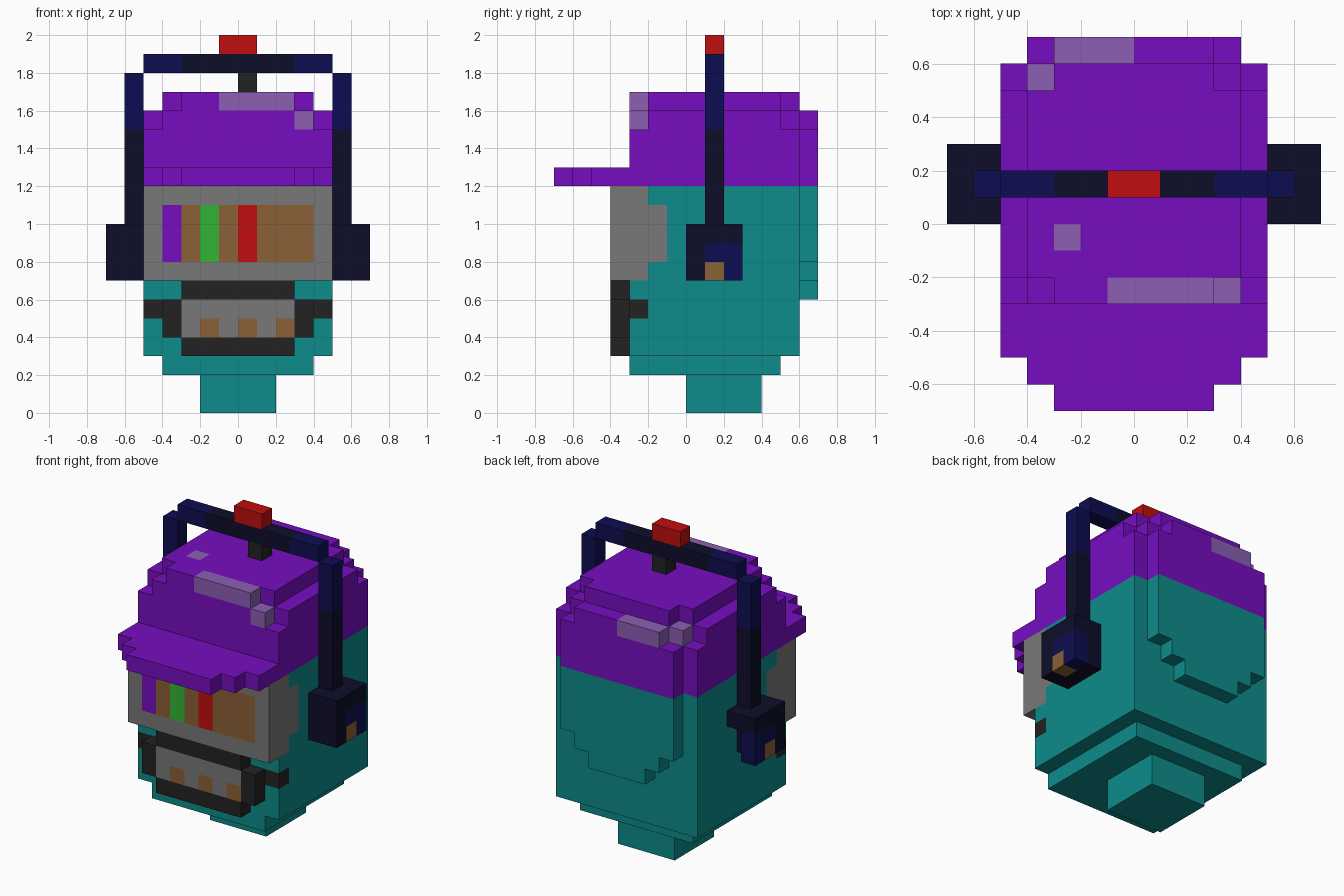
import bpy
import bmesh
from itertools import product
from mathutils import Vector

UNIT = 0.1  # edge length of one block

if "Cube" in bpy.data.objects:
    bpy.data.objects.remove(bpy.data.objects["Cube"])


def linear(value):
    c = value / 255
    return c / 12.92 if c <= 0.04045 else ((c + 0.055) / 1.055) ** 2.4


def make_material(name, red, green, blue):
    mat = bpy.data.materials.new(name)
    mat.use_nodes = True
    colour = (linear(red), linear(green), linear(blue), 1)
    mat.diffuse_color = colour
    mat.node_tree.nodes["Principled BSDF"].inputs["Base Color"].default_value = colour
    return mat


purple = make_material("purple", 118, 13, 192)
lilac = make_material("lilac", 140, 95, 180)
teal = make_material("teal", 14, 139, 139)
grey = make_material("grey", 120, 120, 120)
black = make_material("soft black", 34, 34, 34)
brown = make_material("brown", 139, 96, 54)
green = make_material("green", 52, 180, 52)
red = make_material("red", 192, 14, 14)
navy = make_material("navy", 13, 13, 82)
midnight = make_material("midnight", 13, 13, 42)


def block_part(name, *boxes):
    """Fill boxes (material, x range, y range, z range) in block units, later
    ones over earlier ones (None carves), and skin the outside."""
    cells = {}
    for mat, *spans in boxes:
        for cell in product(*(range(low, high) for low, high in spans)):
            if mat:
                cells[cell] = mat
            else:
                cells.pop(cell, None)
    mats = list(dict.fromkeys(cells.values()))
    bm = bmesh.new()
    corners = {}

    def corner(point):
        if point not in corners:
            corners[point] = bm.verts.new(Vector(point) * UNIT)
        return corners[point]

    for cell, mat in cells.items():
        for axis, side in product(range(3), (0, 1)):
            neighbour = list(cell)
            neighbour[axis] += 1 if side else -1
            if tuple(neighbour) in cells:
                continue
            u, v = (axis + 1) % 3, (axis + 2) % 3
            ring = []
            for du, dv in ((0, 0), (1, 0), (1, 1), (0, 1)):
                point = list(cell)
                point[axis] += side
                point[u] += du
                point[v] += dv
                ring.append(corner(tuple(point)))
            face = bm.faces.new(ring if side else ring[::-1])
            face.material_index = mats.index(mat)
    # Merge flush faces of one colour
    bmesh.ops.dissolve_limit(bm, angle_limit=0.01, verts=bm.verts[:],
                             edges=bm.edges[:], delimit={'MATERIAL'})
    mesh = bpy.data.meshes.new(name)
    bm.to_mesh(mesh)
    bm.free()
    for mat in mats:
        mesh.materials.append(mat)
    obj = bpy.data.objects.new(name, mesh)
    bpy.context.scene.collection.objects.link(obj)


def wide(half):
    """Range centred on x = 0."""
    return (-half, half)


def both(mat, x, y, z):
    """A box and its mirror image across x = 0."""
    return [(mat, x, y, z), (mat, (-x[1], -x[0]), y, z)]


# Neck and head, with rounded bump at the back and painted cheek and strap ends
block_part("neck", (teal, wide(2), (0, 4), (0, 2)))
block_part(
    "head",
    (teal, wide(5), (-3, 6), (3, 12)),
    (teal, wide(4), (-3, 5), (2, 3)),
    *[(teal, wide(half), (6, 7), (low, 12)) for half, low in ((4, 8), (3, 7), (2, 6))],
    *both(grey, (4, 5), (-3, -2), (7, 12)),
    *both(grey, (4, 5), (-2, -1), (8, 11)),
    *both(black, (4, 5), (-3, -2), (5, 6)),
)

# Visor with coloured bars on a brown screen
block_part(
    "visor",
    (grey, wide(5), (-4, -3), (7, 12)),
    (brown, wide(4), (-4, -3), (8, 11)),
    *[(mat, (x, x + 1), (-4, -3), (8, 11))
      for mat, x in ((purple, -4), (green, -2), (red, 0))],
)

# Mouth: dark frame around a grey plate with three teeth
block_part(
    "mouth",
    (black, wide(3), (-4, -3), (3, 7)),
    (black, wide(4), (-4, -3), (4, 6)),
    (grey, wide(3), (-4, -3), (4, 6)),
    *[(brown, (x, x + 1), (-4, -3), (4, 5)) for x in (-2, 0, 2)],
)

# Cap crown, stepped in at the corners, with light patches
block_part(
    "cap_crown",
    (purple, wide(5), (-3, 6), (12, 15)),
    (purple, wide(4), (6, 7), (12, 15)),
    (purple, wide(5), (-2, 5), (15, 16)),
    (purple, wide(4), (-3, 6), (15, 16)),
    (purple, wide(3), (6, 7), (15, 16)),
    (purple, wide(4), (-2, 5), (16, 17)),
    (purple, wide(3), (-3, 6), (16, 17)),
    (lilac, (-1, 3), (-3, -2), (16, 17)),
    (lilac, (3, 4), (-3, -2), (15, 16)),
    (lilac, (-3, -2), (-1, 0), (16, 17)),
    (lilac, (-3, 0), (6, 7), (15, 16)),
    (lilac, (-4, -3), (5, 6), (15, 16)),
)
block_part(
    "cap_brim",
    (purple, wide(5), (-5, -3), (12, 13)),
    (purple, wide(4), (-6, -5), (12, 13)),
    (purple, wide(3), (-7, -6), (12, 13)),
)
block_part("cap_stem", (black, (0, 1), (1, 2), (17, 18)))

# Headphones: band, button and ear cups
block_part(
    "headband",
    (navy, wide(5), (1, 2), (18, 19)),
    (midnight, wide(3), (1, 2), (18, 19)),
    *both(navy, (5, 6), (1, 2), (15, 18)),
    *both(midnight, (5, 6), (1, 2), (10, 15)),
)
block_part("button", (red, wide(1), (1, 2), (19, 20)))

cup = [
    *both(midnight, (5, 7), (0, 3), (7, 10)),
    *both(navy, (6, 7), (1, 3), (7, 9)),
    *both(brown, (6, 7), (1, 2), (7, 8)),
]
block_part("ear_cups", *cup, (None, (-6, -5), (2, 3), (7, 9)))
